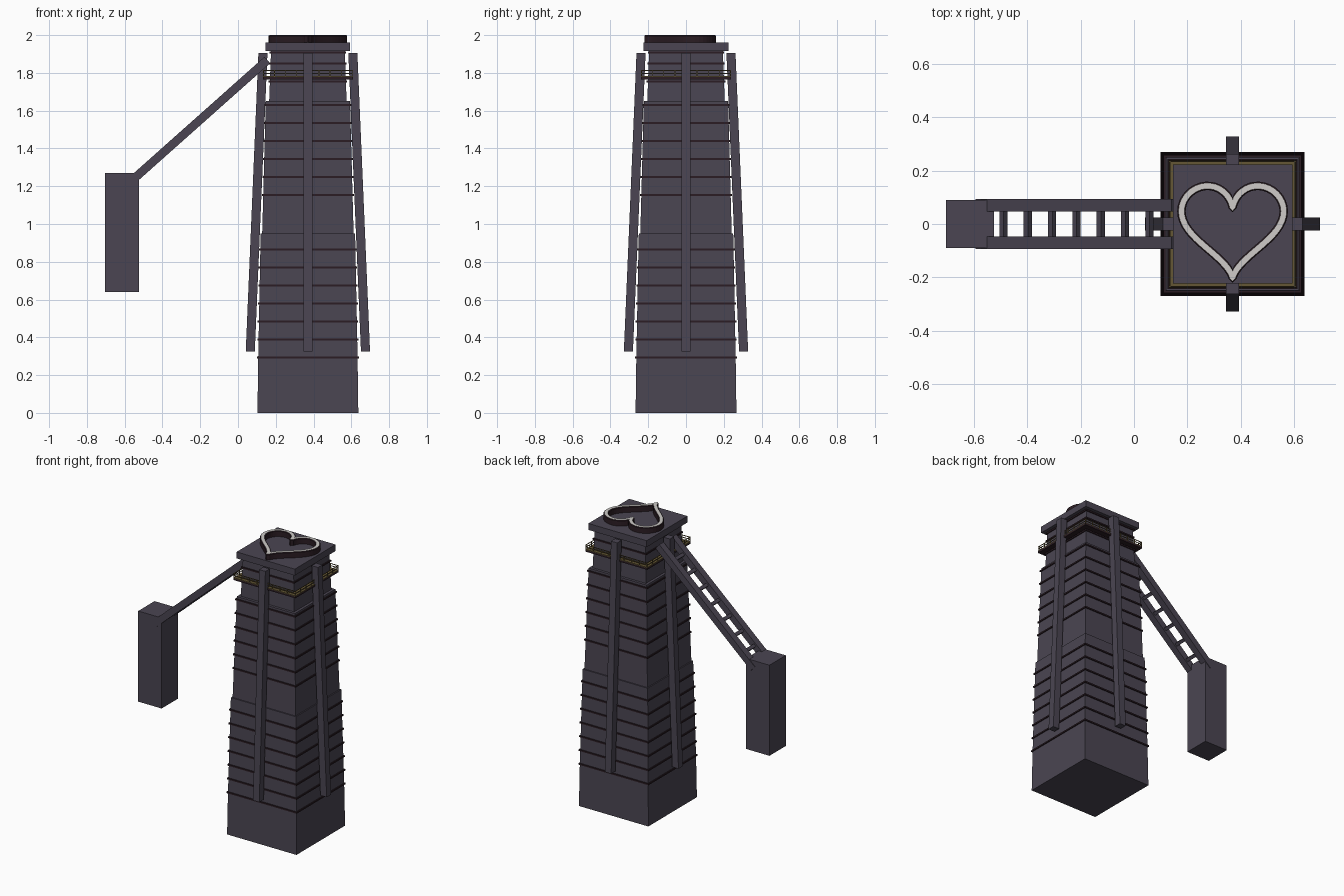
import bpy, bmesh, math
from mathutils import Vector

if "Cube" in bpy.data.objects:
    bpy.data.objects.remove(bpy.data.objects["Cube"])

CX = 0.37  # tower axis


def mat(name, r, g, b):
    m = bpy.data.materials.new(name)
    m.diffuse_color = (r, g, b, 1)
    m.use_nodes = True
    m.node_tree.nodes["Principled BSDF"].inputs["Base Color"].default_value = m.diffuse_color
    return m


STONE = mat("slate purple", 0.069, 0.060, 0.084)
DARK = mat("dark maroon", 0.024, 0.012, 0.017)
GOLD = mat("dull gold", 0.13, 0.095, 0.035)
LIGHT = mat("pale grey", 0.62, 0.60, 0.58)


def finish(name, bm, *mats):
    bmesh.ops.recalc_face_normals(bm, faces=bm.faces)
    me = bpy.data.meshes.new(name)
    bm.to_mesh(me)
    bm.free()
    for m in mats:
        me.materials.append(m)
    ob = bpy.data.objects.new(name, me)
    bpy.context.collection.objects.link(ob)
    return ob


def loft(bm, low, high):
    """Solid between two quads."""
    a = [bm.verts.new(p) for p in low]
    b = [bm.verts.new(p) for p in high]
    bm.faces.new(a[::-1])
    bm.faces.new(b)
    for i in range(4):
        j = (i + 1) % 4
        bm.faces.new((a[i], a[j], b[j], b[i]))


def rect(cx, cy, z, hx, hy):
    return [(cx + sx * hx, cy + sy * hy, z)
            for sx, sy in ((-1, -1), (1, -1), (1, 1), (-1, 1))]


def square_block(bm, z0, z1, h0, h1):
    loft(bm, rect(CX, 0, z0, h0, h0), rect(CX, 0, z1, h1, h1))


def box(bm, cx, cy, z0, z1, hx, hy):
    loft(bm, rect(cx, cy, z0, hx, hy), rect(cx, cy, z1, hx, hy))


# Tapered tower storeys: bottom z, top z, bottom half width, top half width
STOREYS = [("tower_base", 0.0, 0.29, 0.267, 0.263),
           ("lower_tower", 0.29, 0.95, 0.263, 0.25),
           ("middle_tower", 0.95, 1.65, 0.242, 0.223),
           ("upper_tower", 1.65, 1.92, 0.205, 0.195),
           ("roof_slab", 1.915, 1.96, 0.224, 0.224)]
for name, z0, z1, h0, h1 in STOREYS:
    bm = bmesh.new()
    square_block(bm, z0, z1, h0, h1)
    finish(name, bm, STONE)


def half_at(z):
    for _, z0, z1, h0, h1 in STOREYS:
        if z <= z1:
            return h0 + (h1 - h0) * (z - z0) / (z1 - z0)


# Thin dark ledges around the tower
bm = bmesh.new()
levels = [0.293 + 0.0955 * i for i in range(7)]
levels += [1.153 + 0.0955 * i for i in range(6)] + [1.755, 1.85, 1.908]
for z in levels:
    h = half_at(z) + 0.007
    square_block(bm, z - 0.005, z + 0.005, h, h)
finish("ledges", bm, DARK)

# Balcony floor and railing
BH = 0.238
bm = bmesh.new()
square_block(bm, 1.766, 1.778, BH, BH)
finish("balcony_floor", bm, DARK)
bm = bmesh.new()
square_block(bm, 1.778, 1.783, BH, BH)
for s in (-1, 1):
    for z in (1.795, 1.810):
        box(bm, CX, s * (BH - 0.003), z, z + 0.004, BH, 0.002)
        box(bm, CX + s * (BH - 0.003), 0, z, z + 0.004, 0.002, BH)
    for i in range(9):
        t = (i / 4 - 1) * (BH - 0.003)
        box(bm, CX + t, s * (BH - 0.003), 1.78, 1.814, 0.002, 0.002)
        box(bm, CX + s * (BH - 0.003), t, 1.78, 1.814, 0.002, 0.002)
finish("balcony_railing", bm, GOLD)

# Four leaning pillars, one per side
for k in range(4):
    bm = bmesh.new()
    loft(bm, rect(0.305, 0, 0.325, 0.024, 0.024),
         rect(0.238, 0, 1.905, 0.024, 0.024))
    ob = finish("pillar_%d" % (k + 1), bm, STONE)
    ob.location.x = CX
    ob.rotation_euler.z = k * math.pi / 2

# Hanging side block
bm = bmesh.new()
box(bm, -0.615, 0, 0.64, 1.27, 0.09, 0.09)
finish("side_block", bm, STONE)

# Sloping ladder bridge: two rails and square rungs
start, end = Vector((-0.58, 0, 1.214)), Vector((0.155, 0, 1.868))
d = (end - start).normalized()
up = Vector((-d.z, 0, d.x))


def slanted(bm, p, q, y, hy, ht):
    quad = [(-1, -1), (1, -1), (1, 1), (-1, 1)]
    ring = [Vector((0, y + a * hy, 0)) + up * (b * ht) for a, b in quad]
    loft(bm, [p + r for r in ring], [q + r for r in ring])


for side, y in (("front", -0.0705), ("back", 0.0705)):
    bm = bmesh.new()
    slanted(bm, start, end, y, 0.0235, 0.0225)
    finish("bridge_rail_" + side, bm, STONE)
bm = bmesh.new()
for i in range(7):
    x = -0.49 + 0.0913 * i
    c = start + d * ((x - start.x) / d.x)
    slanted(bm, c - d * 0.011, c + d * 0.011, 0, 0.05, 0.011)
finish("bridge_rungs", bm, STONE)

# Heart-shaped ring on the roof with a pale strip on top
N, S = 80, 0.012


def heart(t):
    return Vector((16 * math.sin(t) ** 3 * S,
                   (13 * math.cos(t) - 5 * math.cos(2 * t)
                    - 2 * math.cos(3 * t) - math.cos(4 * t)) * S))


# cross-section: offset from the path, height
section = [(-0.016, 1.96), (-0.016, 1.996), (-0.011, 2.0),
           (0.011, 2.0), (0.016, 1.996), (0.016, 1.96)]
bm = bmesh.new()
rings = []
for i in range(N):
    t = 2 * math.pi * i / N
    p = heart(t)
    tan = (heart(t + 0.04) - heart(t - 0.04)).normalized()
    n = Vector((-tan.y, tan.x))
    ring = []
    for o, z in section:
        q = p + n * o
        if q.x * p.x < 0 or i in (0, N // 2):
            q.x = 0
        ring.append(bm.verts.new((CX + q.x, q.y, z)))
    rings.append(ring)
for i in range(N):
    a, b = rings[i], rings[(i + 1) % N]
    for j in range(6):
        k = (j + 1) % 6
        f = bm.faces.new((a[j], a[k], b[k], b[j]))
        f.material_index = 1 if j == 2 else 0
finish("heart_ring", bm, DARK, LIGHT)
